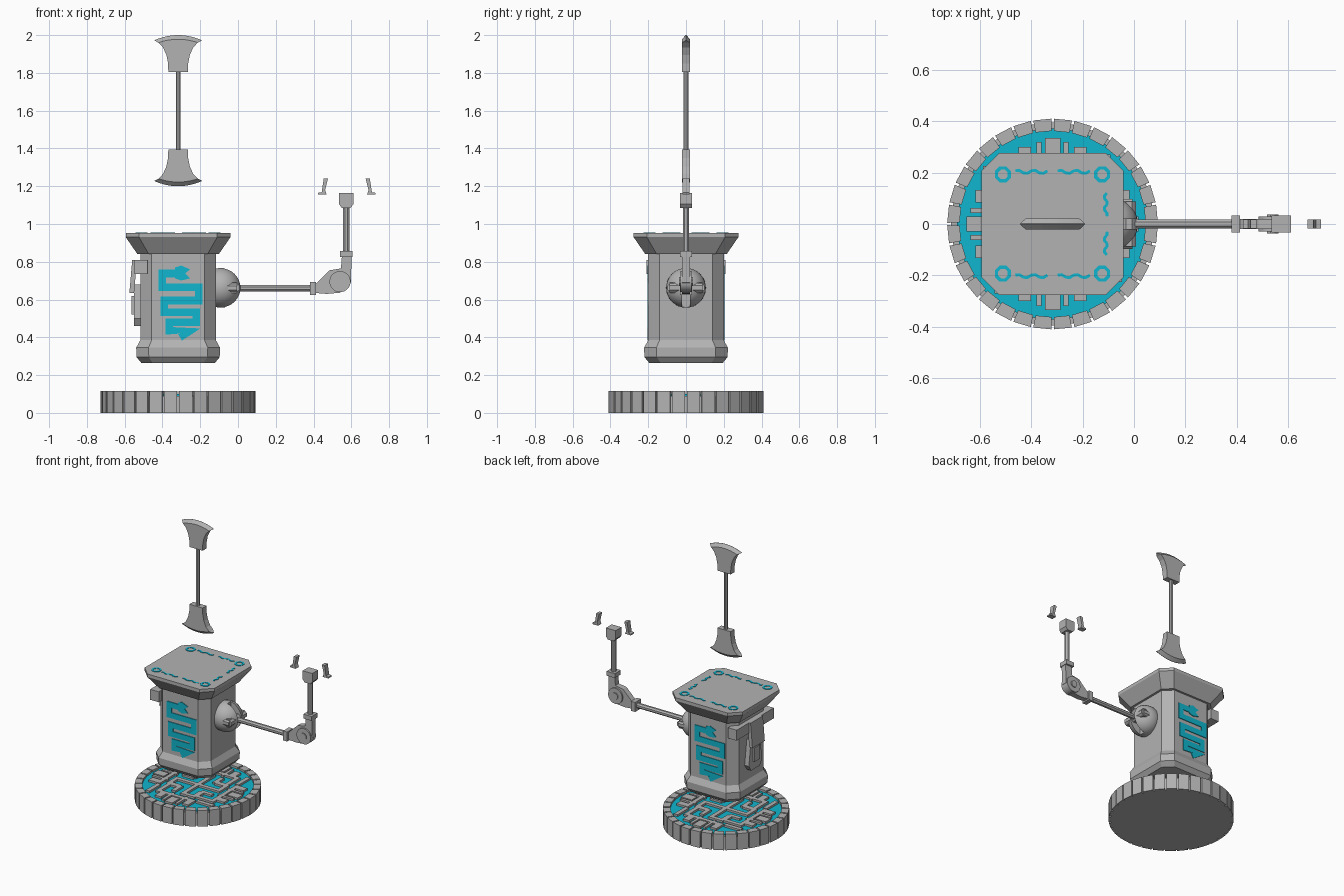
import bpy, bmesh, math
from mathutils import Matrix, Vector

if "Cube" in bpy.data.objects:
    bpy.data.objects.remove(bpy.data.objects["Cube"])

CX = -0.317          # axis of the pedestal, pot and axe


def material(name, rgb):
    m = bpy.data.materials.new(name)
    m.diffuse_color = (*rgb, 1)
    m.use_nodes = True
    m.node_tree.nodes["Principled BSDF"].inputs["Base Color"].default_value = m.diffuse_color
    return m


STONE = material("stone_grey", (0.45, 0.45, 0.45))
CYAN = material("cyan_inlay", (0.005, 0.47, 0.62))


def finish(name, bm, mat=STONE, smooth=False):
    bmesh.ops.recalc_face_normals(bm, faces=bm.faces)
    me = bpy.data.meshes.new(name)
    bm.to_mesh(me)
    bm.free()
    me.materials.append(mat)
    ob = bpy.data.objects.new(name, me)
    bpy.context.collection.objects.link(ob)
    if smooth:
        bpy.ops.object.select_all(action='DESELECT')
        ob.select_set(True)
        bpy.context.view_layer.objects.active = ob
        bpy.ops.object.shade_smooth_by_angle(angle=math.radians(35))
    return ob


def add_box(bm, x0, x1, y0, y1, z0, z1, rot=None):
    m = (Matrix.Translation(((x0 + x1) / 2, (y0 + y1) / 2, (z0 + z1) / 2))
         @ Matrix.Diagonal((x1 - x0, y1 - y0, z1 - z0, 1)))
    bmesh.ops.create_cube(bm, size=1, matrix=rot @ m if rot else m)


def box(name, *dims):
    bm = bmesh.new()
    add_box(bm, *dims)
    return finish(name, bm)


def cylinder(name, p0, p1, r, sides=12, mat=STONE):
    a, b = Vector(p0), Vector(p1)
    bm = bmesh.new()
    rot = (b - a).to_track_quat('Z', 'Y').to_matrix().to_4x4()
    spin = Matrix.Rotation(math.pi / sides, 4, 'Z')
    bmesh.ops.create_cone(bm, cap_ends=True, segments=sides, radius1=r, radius2=r,
                          depth=(b - a).length,
                          matrix=Matrix.Translation((a + b) / 2) @ rot @ spin)
    return finish(name, bm, mat, smooth=sides > 8)


def slab(name, polys, place, thick, mat=STONE):
    """Extrude flat polygons (u, v); place maps (u, v, depth) to space."""
    bm = bmesh.new()
    for poly in polys:
        lo = [bm.verts.new(place(u, v, 0)) for u, v in poly]
        hi = [bm.verts.new(place(u, v, thick)) for u, v in poly]
        bm.faces.new(lo)
        bm.faces.new(hi)
        for i in range(len(poly)):
            j = (i + 1) % len(poly)
            bm.faces.new((lo[i], lo[j], hi[j], hi[i]))
    return finish(name, bm, mat)


def ribbon(path, w, closed=False):
    """Mitred quads of width w following a path."""
    pts = [Vector(p) for p in path]
    n, sides = len(pts), []
    for i, p in enumerate(pts):
        a = pts[i - 1] if i or closed else p
        b = pts[(i + 1) % n] if i < n - 1 or closed else p
        d0 = (p - a).normalized() if a != p else (b - p).normalized()
        d1 = (b - p).normalized() if b != p else d0
        n0, n1 = Vector((-d0.y, d0.x)), Vector((-d1.y, d1.x))
        m = (n0 + n1).normalized()
        m *= w / 2 / max(m.dot(n0), 0.4)
        sides.append((p + m, p - m))
    last = n if closed else n - 1
    return [[sides[i][0], sides[(i + 1) % n][0], sides[(i + 1) % n][1], sides[i][1]]
            for i in range(last)]


def loft_octagon(name, rings):
    """Stack of chamfered squares: (half width, chamfer, z)."""
    bm, prev = bmesh.new(), None
    for h, c, z in rings:
        k = h - c
        ring = [bm.verts.new((CX + x, y, z)) for x, y in
                ((h, -k), (h, k), (k, h), (-k, h), (-h, k), (-h, -k), (-k, -h), (k, -h))]
        if prev:
            for i in range(8):
                j = (i + 1) % 8
                bm.faces.new((prev[i], prev[j], ring[j], ring[i]))
        else:
            bm.faces.new(ring)
        prev = ring
    bm.faces.new(prev)
    return finish(name, bm)


# Pedestal: drum, cyan floor and ring of wedge stones
cylinder("pedestal_drum", (CX, 0, 0), (CX, 0, 0.09), 0.395, 64)
cylinder("pedestal_floor", (CX, 0, 0.09), (CX, 0, 0.1), 0.372, 64, CYAN)
stones = []
for i in range(32):
    a, h = (i + 0.5) * math.tau / 32, math.tau / 64
    wedge = []
    for r, da in ((0.362, -h * .86), (0.41, -h * .88), (0.41, h * .88), (0.362, h * .86)):
        wedge.append((CX + r * math.cos(a + da), r * math.sin(a + da)))
    stones.append(wedge)
slab("rim_stones", stones, lambda u, v, d: (u, v, d), 0.115)

# Fretwork on the floor, one quarter turned four times
bars = [(-.03, .03, .25, .335), (.043, .063, .2, .32), (-.063, -.043, .2, .32),
        (.084, .132, .24, .30), (-.132, -.084, .24, .30), (-.132, .17, .21, .24),
        (.14, .17, .1, .24), (.06, .17, .08, .11), (.06, .09, .11, .17),
        (-.015, .015, 0, .18), (-.1, .015, .15, .18), (-.1, -.07, .08, .18),
        (.195, .225, .14, .27)]
bm = bmesh.new()
for q in range(4):
    turn = Matrix.Translation((CX, 0, 0)) @ Matrix.Rotation(q * math.pi / 2, 4, 'Z')
    for b in bars:
        add_box(bm, *b, 0.098, 0.114, rot=turn)
finish("floor_fretwork", bm)

# Pot body and flared lid
loft_octagon("pot_body", [(.195, .06, .265), (.22, .065, .295), (.222, .065, .345),
                          (.2, .06, .385), (.2, .06, .85)])
loft_octagon("pot_lid", [(.215, .06, .84), (.277, .07, .93), (.277, .07, .952)])

# Winding serpent inlay on front and back (drawn in hundredths of a unit)
trail = [(-1, 73.8), (-8.5, 73.8), (-8.5, 66.4), (11, 66.4), (11, 59.5), (-7.4, 59.5),
         (-7.4, 53.2), (9.5, 53.2), (9.5, 47.9), (-4.7, 47.9), (-4.7, 43.4), (6.9, 43.4),
         (1, 40)]
head = [(-1.6, 77), (1.6, 78), (6.3, 76), (3.7, 73.8), (6.3, 71.2), (1.6, 70.1), (-1.6, 71.2)]
serpent = ribbon(trail, 4) + [head]
for name, s in (("front_serpent", -1), ("back_serpent", 1)):
    slab(name, serpent,
         lambda u, v, d, s=s: (CX - s * u / 100, s * (.199 + d), v / 100), 0.006, CYAN)

# Lid inlays: corner rings and wavy dashes
inlay = []
for sx in (-1, 1):
    for sy in (-1, 1):
        inlay += ribbon([(CX + sx * .193 + .027 * math.cos((k + .5) * math.pi / 4),
                          sy * .193 + .027 * math.sin((k + .5) * math.pi / 4))
                         for k in range(8)], 0.013, True)
wave = [(t / 8, 0.007 * math.sin(t * math.pi / 2 + .6)) for t in range(9)]
for s in (-1, 1):
    for x0 in (-.145, .02):
        inlay += ribbon([(CX + x0 + .125 * t, s * .203 + o) for t, o in wave], .011)
    inlay += ribbon([(CX + .207 + o, s * (.03 + .09 * t)) for t, o in wave], .011)
slab("lid_inlay", inlay, lambda u, v, d: (u, v, .95 + d), 0.005, CYAN)

# Clasp on the left side: strap bar, hasp and hanging lock
box("clasp_bar", -.548, -.48, -.21, .21, .735, .81)
slab("clasp_hasp", [[(-.535, .81), (-.56, .81), (-.575, .635), (-.55, .635)]],
     lambda u, v, d: (u, d - .07, v), .14)
slab("lock_plate", [[(-.05, .68), (.05, .68), (.075, .5), (.05, .46), (-.05, .46), (-.075, .5)]],
     lambda u, v, d: (-.515 - d, u, v), .035)
box("lock_shackle", -.565, -.51, -.03, .03, .52, .62)

# Slotted shoulder ball with axle
bm = bmesh.new()
bmesh.ops.create_uvsphere(bm, u_segments=32, v_segments=16, radius=.105,
                          matrix=Matrix.Translation((-.09, 0, .662)))
ball = finish("shoulder_ball", bm, smooth=True)
cutter = box("slot_cutter", -.07, .1, -.02, .02, .5, .8)
cutter.hide_render = True
cutter.hide_set(True)
mod = ball.modifiers.new("slot", 'BOOLEAN')
mod.object, mod.operation, mod.solver = cutter, 'DIFFERENCE', 'EXACT'
cylinder("shoulder_axle", (-.02, -.088, .662), (-.02, .088, .662), .03, 8)
for s, side in ((-1, "front"), (1, "back")):
    cylinder(side + "_shoulder_bolt", (-.06, s * .072, .662), (-.005, s * .072, .662), .028, 8)

# Arm: rod, elbow, upright rod and socket
cylinder("lower_rod", (-.07, 0, .66), (.4, 0, .66), .018, 8)
box("lower_collar", .38, .412, -.033, .033, .625, .693)
slab("elbow_plate", [[(.41, .682), (.41, .635), (.47, .63), (.54, .636), (.597, .69),
                      (.602, .83), (.55, .83), (.545, .765), (.485, .755)]],
     lambda u, v, d: (u, d - .02, v), .04)
cylinder("elbow_disc", (.54, -.03, .695), (.54, .03, .695), .056, 24)
cylinder("elbow_pin", (.54, -.037, .695), (.54, .037, .695), .025, 8)
box("upper_collar", .54, .606, -.033, .033, .825, .856)
cylinder("upper_rod", (.573, 0, .85), (.573, 0, 1.1), .018, 8)
slab("hand_socket", [[(.55, 1.085), (.596, 1.085), (.611, 1.105), (.611, 1.165),
                      (.535, 1.165), (.535, 1.105)]],
     lambda u, v, d: (u, d - .033, v), .066)

# Two loose claws mirrored about the socket
claw = [(.1, 1.24), (.122, 1.24), (.133, 1.168), (.152, 1.165), (.152, 1.155), (.107, 1.155),
        (.115, 1.18)]
for name, s in (("left_claw", -1), ("right_claw", 1)):
    slab(name, [claw], lambda u, v, d, s=s: (.576 + s * u, d - .018, v), .036)

# Double axe: handle and two mirrored blades with sharpened edges
cylinder("axe_handle", (CX, 0, 1.39), (CX, 0, 1.81), .0135, 8)
for name, s in (("upper_blade", 1), ("lower_blade", -1)):
    bm, rows = bmesh.new(), []
    outline = [(.052, .205, .022), (.053, .25, .022), (.062, .295, .022), (.08, .335, .022),
               (.104, .36, .022), (.127, .372, .001)]
    n = 12
    for w, z, t in outline:
        arch = {.36: .018, .372: .028}.get(z, 0)
        row = []
        for side in (-1, 1):
            for k in range(n + 1):
                u = (2 * k / n - 1) * -side
                row.append(bm.verts.new((CX + w * u, side * t,
                                         1.6 + s * (z + arch * (1 - u * u)))))
        if rows:
            for i in range(len(row)):
                j = (i + 1) % len(row)
                bm.faces.new((rows[-1][i], rows[-1][j], row[j], row[i]))
        rows.append(row)
    bm.faces.new(rows[0])
    bm.faces.new(rows[-1])
    finish(name, bm)
